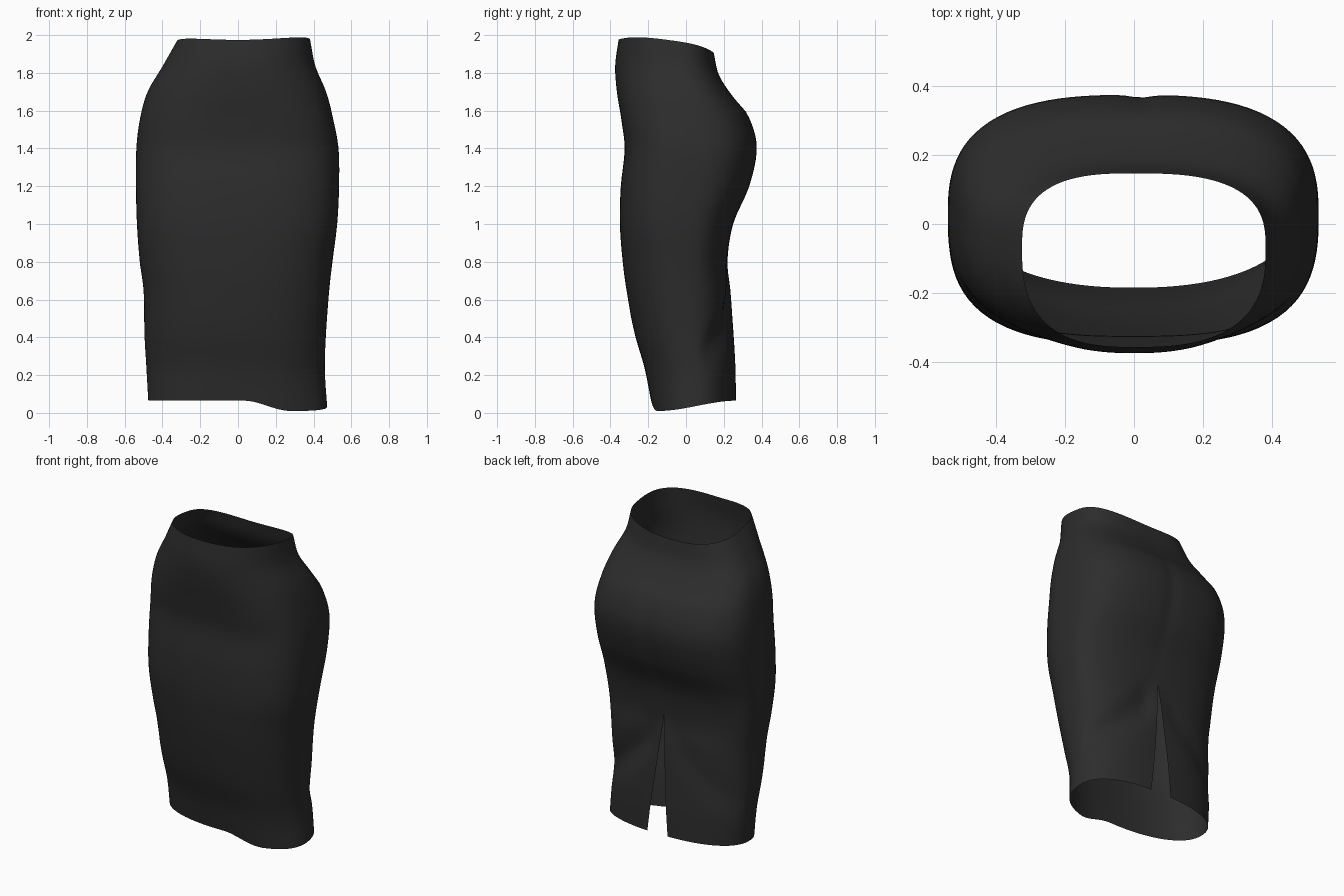
import bpy
import bmesh
from math import sin, cos, pi, exp, atan2

cube = bpy.data.objects.get("Cube")
if cube:
    bpy.data.objects.remove(cube, do_unlink=True)

# Sections: height, -x edge, +x edge, front, back, widest depth,
# front squareness, back squareness
SECTIONS = [
    (0.0, -.475, .472, -.185, .265, .04, 2.25, 2.3),
    (.2, -.485, .46, -.22, .262, .04, 2.25, 2.3),
    (.4, -.495, .465, -.27, .252, .02, 2.35, 2.3),
    (.65, -.50, .483, -.315, .235, 0, 2.5, 2.5),
    (.8, -.52, .50, -.335, .22, 0, 2.6, 2.6),
    (1.0, -.535, .525, -.35, .25, 0, 2.8, 2.7),
    (1.2, -.54, .535, -.345, .335, .02, 2.85, 2.7),
    (1.4, -.538, .532, -.325, .375, .03, 2.85, 2.75),
    (1.55, -.52, .505, -.342, .34, .02, 2.8, 2.75),
    (1.7, -.48, .468, -.365, .25, -.01, 2.5, 2.7),
    (1.85, -.40, .41, -.375, .175, -.05, 2.4, 2.7),
    (2.0, -.325, .382, -.357, .147, -.07, 2.7, 2.8),
]
RINGS, COLUMNS = 64, 112
SLIT_TOP = .82


def section(z):
    """Smoothly interpolate the section table at height z."""
    i = 0
    while i < len(SECTIONS) - 2 and SECTIONS[i + 1][0] < z:
        i += 1
    p1, p2 = SECTIONS[i], SECTIONS[i + 1]
    p0, p3 = SECTIONS[max(i - 1, 0)], SECTIONS[min(i + 2, len(SECTIONS) - 1)]
    h = p2[0] - p1[0]
    t = (z - p1[0]) / h
    out = []
    for k in range(1, len(p1)):
        m1 = (p2[k] - p0[k]) / (p2[0] - p0[0]) * h
        m2 = (p3[k] - p1[k]) / (p3[0] - p1[0]) * h
        d = p2[k] - p1[k]
        out.append(p1[k] + t * (m1 + t * ((3 * d - 2 * m1 - m2) + t * (m1 + m2 - 2 * d))))
    return out


def ramp(v):
    v = min(max(v, 0), 1)
    return v * v * (3 - 2 * v)


def cloth_point(z, u):
    left, right, front, back, mid, n_front, n_back = section(z)
    # The slit opens the back seam as it nears the hem
    gap = max(0, 1 - z / SLIT_TOP)
    start = atan2(.09 * gap, right)
    end = 2 * pi - atan2(.055 * gap, -left)
    a = start + (end - start) * u
    s, c = sin(a), cos(a)
    n = n_back if c > 0 else n_front
    r = (abs(s) ** n + abs(c) ** n) ** (-1 / n)
    x = r * s * (right if s > 0 else -left)
    y = mid + r * c * ((back - mid) if c > 0 else (mid - front))
    if c > 0:
        # Shallow centre dip over the seat
        y -= .009 * exp(-((x - .02) / .04) ** 2) * exp(-((z - 1.3) / .3) ** 2)
        # Diagonal folds running from the slit to the sides
        fold = exp(-((z - .74 + .95 * abs(x)) / .11) ** 2)
        fold *= ramp(abs(x) / .12) * ramp(c / .6)
        y -= (.03 if x > 0 else .01) * fold
    # Uneven hem and tilted waistline
    hem = .065 - .055 * ramp((x - .03) / .25) * (1 - ramp((y + .15) / .42))
    rim = 1.975 - .14 * (y + .36) + .25 * x * x
    z += hem * max(0, 1 - z / .5) + (rim - 2) * max(0, (z - 1.6) / .4)
    return x, y, z


# Skirt: one open sheet wrapped from one slit edge round to the other
bm = bmesh.new()
heights = [2 * i / RINGS for i in range(RINGS + 1)]
grid = [[bm.verts.new(cloth_point(z, j / COLUMNS)) for j in range(COLUMNS + 1)]
        for z in heights]
for low, high in zip(grid, grid[1:]):
    for j in range(COLUMNS):
        bm.faces.new((low[j], high[j], high[j + 1], low[j + 1]))
# Close the seam above the slit
seam = [row[k] for row, z in zip(grid, heights) if z >= SLIT_TOP for k in (0, -1)]
bmesh.ops.remove_doubles(bm, verts=seam, dist=.0005)
bmesh.ops.recalc_face_normals(bm, faces=bm.faces)
if sum(f.normal.dot(f.calc_center_median().xy.to_3d()) for f in bm.faces) < 0:
    bmesh.ops.reverse_faces(bm, faces=bm.faces)
mesh = bpy.data.meshes.new("skirt")
bm.to_mesh(mesh)
bm.free()
skirt = bpy.data.objects.new("skirt", mesh)
bpy.context.collection.objects.link(skirt)

# Charcoal cloth
cloth = bpy.data.materials.new("charcoal cloth")
cloth.use_nodes = True
color = (.026, .026, .026, 1)
cloth.diffuse_color = color
cloth.node_tree.nodes["Principled BSDF"].inputs["Base Color"].default_value = color
mesh.materials.append(cloth)

bpy.ops.object.select_all(action='DESELECT')
skirt.select_set(True)
bpy.context.view_layer.objects.active = skirt
bpy.ops.object.shade_smooth()
